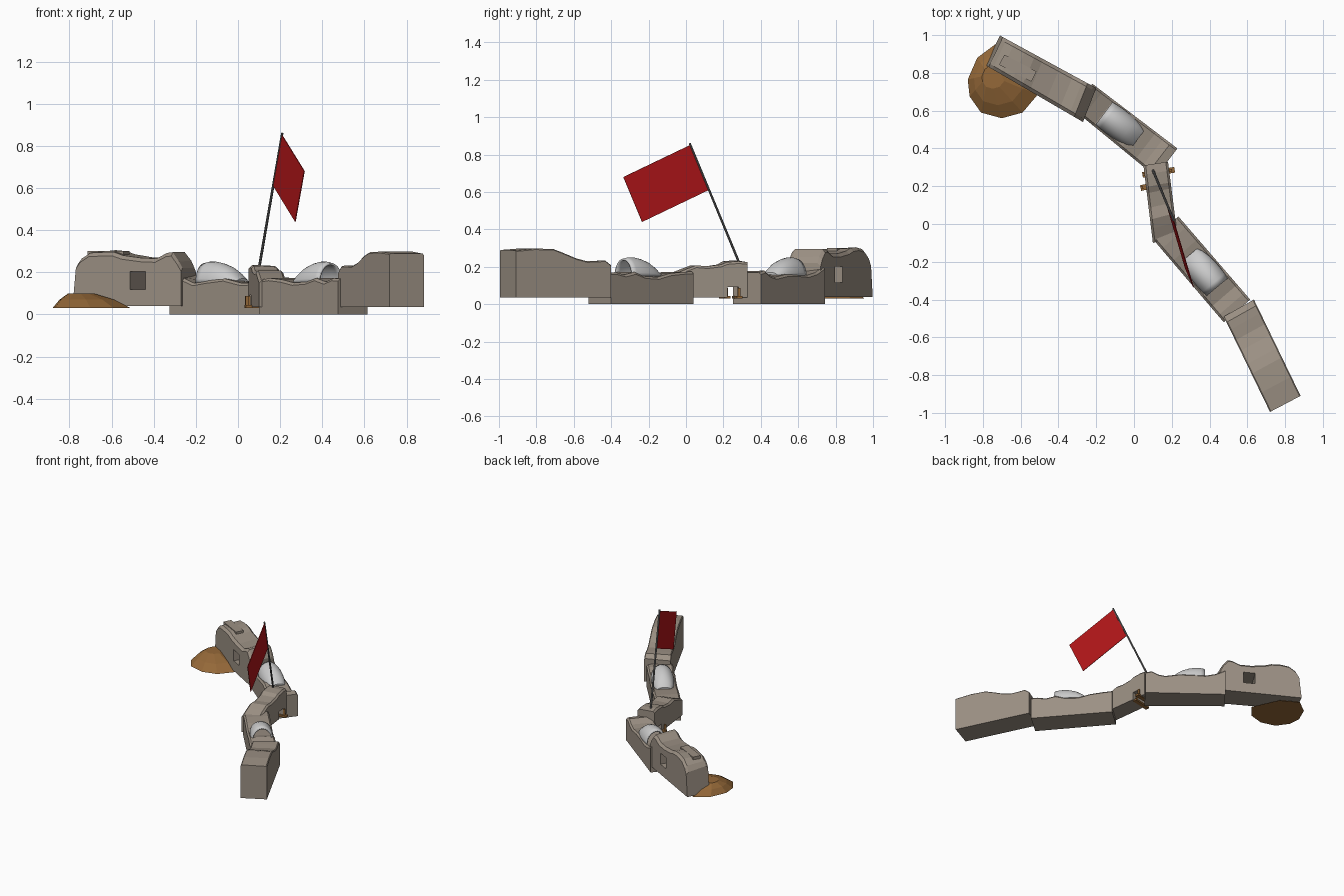
import bpy, bmesh, math
from mathutils import Vector

if "Cube" in bpy.data.objects:
    bpy.data.objects.remove(bpy.data.objects["Cube"])


def material(name, rgb):
    m = bpy.data.materials.new(name)
    m.diffuse_color = (*rgb, 1)
    m.use_nodes = True
    m.node_tree.nodes["Principled BSDF"].inputs["Base Color"].default_value = m.diffuse_color
    return m


STONE = material("stone", (0.33, 0.28, 0.23))
RED = material("red_cloth", (0.45, 0.008, 0.01))
EARTH = material("earth", (0.3, 0.14, 0.04))
METAL = material("dark_metal", (0.14, 0.14, 0.14))


def make(name, bm, mat=None):
    bmesh.ops.recalc_face_normals(bm, faces=bm.faces[:])
    me = bpy.data.meshes.new(name)
    bm.to_mesh(me)
    bm.free()
    ob = bpy.data.objects.new(name, me)
    bpy.context.collection.objects.link(ob)
    if mat:
        me.materials.append(mat)
    return ob


def skin(bm, rings, closed=True):
    """Bridge consecutive rings of vertices."""
    vs = [[bm.verts.new(p) for p in r] for r in rings]
    n = len(vs[0])
    for a, b in zip(vs, vs[1:]):
        for i in range(n if closed else n - 1):
            j = (i + 1) % n
            bm.faces.new((a[i], a[j], b[j], b[i]))
    return vs


def wall(name, corners, zb, profile, chamfer=0.012):
    """Straight wall: corners = start left/right, end left/right; profile = (t, top left z, top right z)."""
    sl, sr, el, er = (Vector(c) for c in corners)
    rings = []
    for k, (t, zl, zr) in enumerate(profile):
        tb = 0 if k == 0 else 1 if k == len(profile) - 1 else t
        l, r, bl, br = sl.lerp(el, t), sr.lerp(er, t), sl.lerp(el, tb), sr.lerp(er, tb)
        c = chamfer / (r - l).length
        li, ri = l.lerp(r, c), r.lerp(l, c)
        rings.append([(*bl, zb), (*l, zl - chamfer), (*li, zl), (*ri, zr), (*r, zr - chamfer), (*br, zb)])
    bm = bmesh.new()
    vs = skin(bm, rings)
    bm.faces.new(vs[0])
    bm.faces.new(vs[-1])
    return make(name, bm, STONE)


def block(name, a, b, w, h, mat=None):
    """Box centred on the line a-b, w wide and h high."""
    a, b = Vector(a), Vector(b)
    d = b - a
    bm = bmesh.new()
    bmesh.ops.create_cube(bm, size=1)
    bmesh.ops.scale(bm, vec=(d.length, w, h), verts=bm.verts)
    ob = make(name, bm, mat)
    ob.location = (a + b) / 2
    ob.rotation_euler.z = math.atan2(d.y, d.x)
    return ob


def cut(ob, cutter):
    m = ob.modifiers.new("opening", 'BOOLEAN')
    m.operation = 'DIFFERENCE'
    m.solver = 'EXACT'
    m.object = cutter
    cutter.hide_render = True
    cutter.hide_viewport = True


# Five wall segments
tower = wall("window_wall", [(-0.785, 0.84), (-0.71, 0.998), (-0.27, 0.54), (-0.20, 0.72)], 0.04,
             [(0.03, .235, .22), (0.07, .265, .26), (0.15, .292, .295), (0.27, .295, .305), (0.37, .295, .30),
              (0.45, .28, .285), (0.62, .268, .27), (0.76, .265, .27), (0.86, .292, .295),
              (0.91, .295, .295), (0.97, .25, .255), (1, .22, .22)], 0.018)
wall("left_trench_wall", [(-0.325, 0.61), (-0.22, 0.742), (0.115, 0.25), (0.23, 0.40)], 0,
     [(0, .20, .20), (0.12, .175, .17), (0.25, .148, .155), (0.4, .16, .16), (0.58, .17, .16),
      (0.75, .15, .145), (0.84, .15, .155), (0.92, .175, .18), (1, .17, .17)])
middle = wall("middle_wall", [(0.05, 0.31), (0.18, 0.33), (0.10, -0.10), (0.23, -0.06)], 0.035,
              [(0, .228, .225), (0.12, .235, .23), (0.28, .23, .225), (0.36, .212, .212), (0.55, .20, .203),
               (0.7, .208, .208), (0.82, .19, .19), (1, .16, .16)])
wall("right_trench_wall", [(0.10, -0.08), (0.235, 0.04), (0.475, -0.52), (0.615, -0.40)], 0,
     [(0, .165, .175), (0.12, .172, .172), (0.27, .165, .165), (0.42, .15, .145), (0.58, .155, .15),
      (0.7, .172, .172), (0.82, .155, .158), (0.92, .172, .17), (1, .17, .17)])
wall("right_end_wall", [(0.475, -0.49), (0.635, -0.40), (0.72, -0.995), (0.882, -0.91)], 0.035,
     [(0, .20, .21), (0.06, .23, .235), (0.14, .232, .232), (0.25, .228, .23), (0.36, .245, .245),
      (0.5, .28, .275), (0.6, .295, .295), (0.8, .298, .298), (1, .29, .288)], 0.006)

# Low slab on top of the window wall
block("window_wall_slab", (-0.70, 0.87, 0.287), (-0.53, 0.78, 0.287), 0.06, 0.03, STONE)

# Window and drain openings
cut(tower, block("window_cutter", (-0.54, 0.56, 0.16), (-0.32, 0.91, 0.16), 0.085, 0.085))
cut(middle, block("drain_cutter", (-0.05, 0.225, 0.055), (0.28, 0.26, 0.055), 0.06, 0.075))

# Timber drain frame
for i, (a, b) in enumerate([((0.045, 0.26), (0.215, 0.287)), ((0.035, 0.19), (0.18, 0.222))]):
    block(f"drain_beam_{i + 1}", (*a, 0.037), (*b, 0.037), 0.03, 0.014, EARTH)
    for j, p in enumerate((a, b)):
        d = (Vector(b) - Vector(a)).normalized() * 0.007
        q = Vector(p) + d * (1 if j == 0 else -3)
        block(f"drain_post_{i + 1}_{j + 1}", (*(q - d), 0.06), (*(q + d), 0.06), 0.014, 0.055, EARTH)


# Vaulted shelters: low closed end, arched open end
def shelter(name, centre, heading):
    rings = []
    for s, w, h in [(-.115, .05, .02), (-.085, .064, .05), (-.045, .074, .076), (0, .079, .092),
                    (.04, .08, .1), (.08, .078, .1), (.11, .074, .094)]:
        rings.append([(s, -w * math.cos(math.pi * i / 16), h * math.sin(math.pi * i / 16)) for i in range(17)])
    bm = bmesh.new()
    vs = skin(bm, rings, closed=False)
    bm.faces.new(vs[0])
    ob = make(name, bm)
    ob.location = centre
    ob.rotation_euler.z = math.atan2(heading[1], heading[0])
    m = ob.modifiers.new("thickness", 'SOLIDIFY')
    m.thickness = 0.01
    bpy.ops.object.select_all(action='DESELECT')
    ob.select_set(True)
    bpy.context.view_layer.objects.active = ob
    bpy.ops.object.shade_smooth_by_angle(angle=math.radians(40))


shelter("left_shelter", (-0.07, 0.52, 0.15), (-0.8, 0.6))
shelter("right_shelter", (0.37, -0.25, 0.15), (0.64, -0.77))

# Faceted earth mound
outline = [(-.88, .765), (-.83, .88), (-.73, .955), (-.60, .88), (-.51, .685), (-.59, .59), (-.70, .56), (-.81, .59),
           (-.87, .675)]
peak = Vector((-0.77, 0.79))
bm = bmesh.new()
mound_rings = [[(*Vector(p).lerp(peak, f), z) for p in outline] for f, z in ((0, .03), (.3, .07), (.68, .1))]
vs = skin(bm, mound_rings)
bm.faces.new(vs[0])
bm.faces.new(vs[-1])
make("earth_mound", bm, EARTH)

# Leaning flag pole
base, top = Vector((0.10, 0.285, 0.22)), Vector((0.21, 0.02, 0.86))
bm = bmesh.new()
bmesh.ops.create_cone(bm, cap_ends=True, segments=8, radius1=0.007, radius2=0.006, depth=(top - base).length)
pole = make("flag_pole", bm, METAL)
pole.location = (base + top) / 2
pole.rotation_mode = 'QUATERNION'
pole.rotation_quaternion = (top - base).to_track_quat('Z', 'Y')

# Flag
bm = bmesh.new()
bm.faces.new([bm.verts.new(p) for p in ((.21, .02, .85), (.168, .12, .61), (.272, -.235, .44), (.315, -.335, .68))])
flag = make("flag", bm, RED)
m = flag.modifiers.new("thickness", 'SOLIDIFY')
m.thickness = 0.004
m.offset = 0
